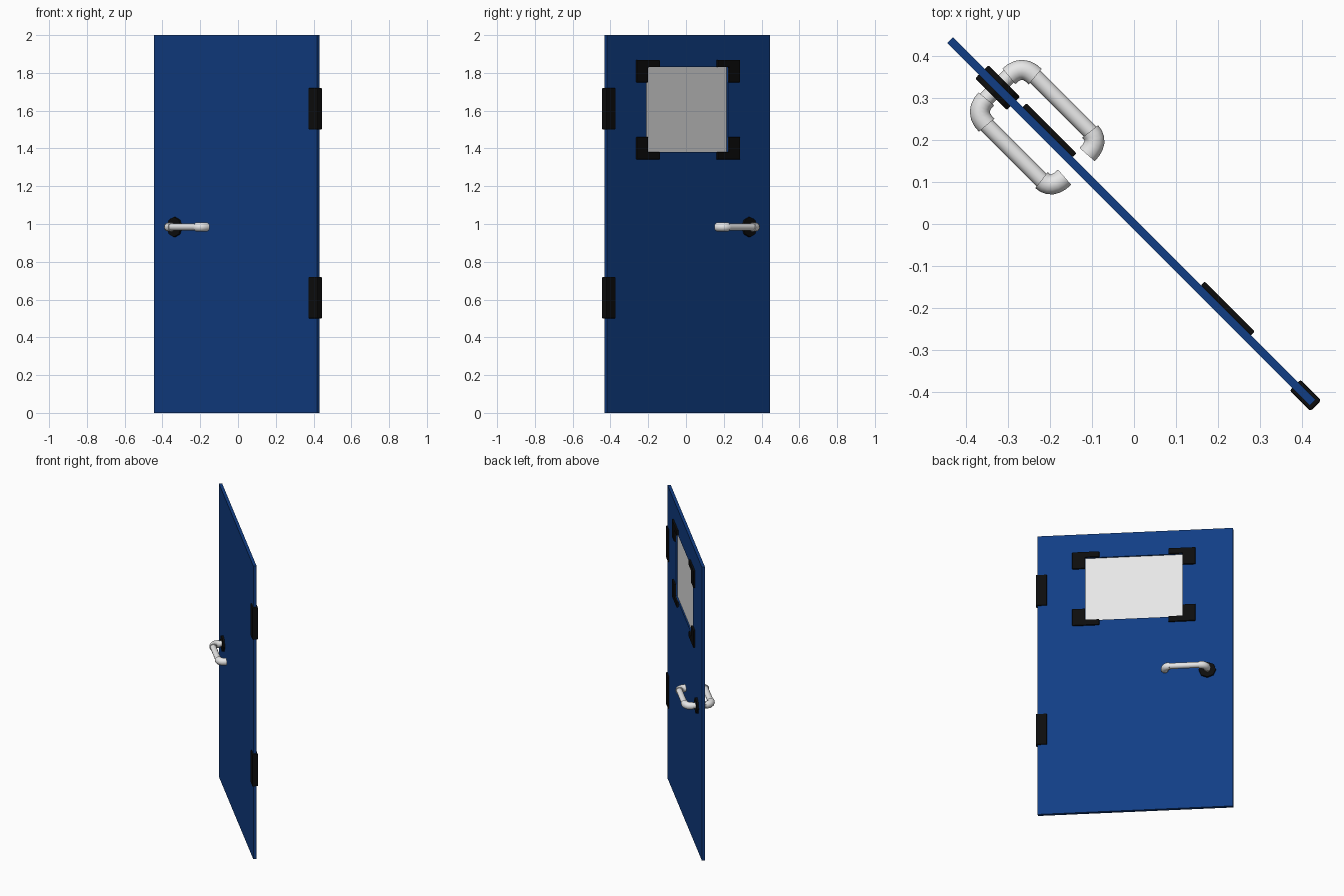
import bpy, bmesh, math
from mathutils import Matrix, Vector

if "Cube" in bpy.data.objects:
    bpy.data.objects.remove(bpy.data.objects["Cube"])

# Built in a local frame (x along the door, y = window side), then turned 45 degrees
TURN = Matrix.Rotation(math.radians(-45), 4, 'Z')


def material(name, rgb):
    m = bpy.data.materials.new(name)
    m.diffuse_color = (*rgb, 1)
    m.use_nodes = True
    m.node_tree.nodes["Principled BSDF"].inputs["Base Color"].default_value = m.diffuse_color
    return m


BLUE = material("door_blue", (0.0055, 0.048, 0.235))
BLACK = material("fitting_black", (0.004, 0.004, 0.004))
PALE = material("pale_grey", (0.8, 0.8, 0.8))


def finish(bm, name, mat, bevel=0, smooth=False):
    bmesh.ops.recalc_face_normals(bm, faces=bm.faces)
    me = bpy.data.meshes.new(name)
    bm.transform(TURN)
    bm.to_mesh(me)
    bm.free()
    me.materials.append(mat)
    ob = bpy.data.objects.new(name, me)
    bpy.context.collection.objects.link(ob)
    if bevel:
        b = ob.modifiers.new("bevel", 'BEVEL')
        b.width, b.segments = bevel, 2
    if smooth:
        bpy.context.view_layer.objects.active = ob
        ob.select_set(True)
        bpy.ops.object.shade_smooth_by_angle(angle=math.radians(40))
        ob.select_set(False)
    return ob


def box_bm(lo, hi):
    bm = bmesh.new()
    bmesh.ops.create_cube(bm, size=1)
    lo, hi = Vector(lo), Vector(hi)
    for v in bm.verts:
        v.co = Vector([l + (c + 0.5) * (h - l) for c, l, h in zip(v.co, lo, hi)])
    return bm


def tube(name, pts, radius, sides=12):
    """Sweep a circle along a path lying in a horizontal plane."""
    bm = bmesh.new()
    pts = [Vector(p) for p in pts]
    rings = []
    for i, p in enumerate(pts):
        t = (pts[min(i + 1, len(pts) - 1)] - pts[max(i - 1, 0)]).normalized()
        side = t.cross(Vector((0, 0, 1)))
        rings.append([bm.verts.new(p + radius * (side * math.cos(a) + Vector((0, 0, math.sin(a)))))
                      for a in [2 * math.pi * k / sides for k in range(sides)]])
    for r, s in zip(rings, rings[1:]):
        for k in range(sides):
            j = (k + 1) % sides
            bm.faces.new((r[k], r[j], s[j], s[k]))
    bm.faces.new(rings[0])
    bm.faces.new(rings[-1])
    finish(bm, name, PALE, smooth=True)


# Window position: centre height, half width, half height
WZ, WU, WH = 1.605, 0.304, 0.225

# Door leaf with a shallow recess on the window side
bm = box_bm((-0.62, -0.01, 0), (0.602, 0.01, 2))
face = max(bm.faces, key=lambda f: f.calc_center_median().y)
bmesh.ops.inset_individual(bm, faces=[face], thickness=0.1)
for v in face.verts:
    v.co.x = math.copysign(WU, v.co.x)
    v.co.z = WZ + math.copysign(WH, v.co.z - 1)
sunk = bmesh.ops.extrude_discrete_faces(bm, faces=[face])["faces"][0]
for v in sunk.verts:
    v.co.y = 0
finish(bm, "door_leaf", BLUE)

# Window pane at the bottom of the recess
finish(box_bm((-WU, -0.001, WZ - WH), (WU, 0.001, WZ + WH)), "window_pane", PALE)

# L-shaped brackets around the window corners
for su in (-1, 1):
    for sz in (-1, 1):
        bm = bmesh.new()
        prof = [(0.385, 0.263), (0.216, 0.263), (0.216, WH), (WU, WH), (WU, 0.145), (0.385, 0.145)]
        f = bm.faces.new([bm.verts.new((su * a, 0.009, WZ + sz * b)) for a, b in prof])
        ext = bmesh.ops.extrude_face_region(bm, geom=[f])["geom"]
        for v in ext:
            if isinstance(v, bmesh.types.BMVert):
                v.co.y = 0.022
        finish(bm, "window_bracket", BLACK, bevel=0.003)

# Hinges wrapped round the hinge edge
for z in (0.5, 1.5):
    finish(box_bm((0.543, -0.018, z), (0.613, 0.018, z + 0.22)), "hinge", BLACK, bevel=0.005)

# Lever handles on both sides: rosette, neck, elbow, bar, end elbow
HZ, HU, HN, EU = 0.984, -0.46, 0.082, -0.196


def bend(start, corner, end, s, n=6):
    """Rounded corner path from start to end."""
    out = []
    for i in range(n + 1):
        t = i / n
        q = [(1 - t) ** 2 * a + 2 * t * (1 - t) * b + t * t * c for a, b, c in zip(start, corner, end)]
        out.append((q[0], s * q[1], HZ))
    return out


for s in (-1, 1):
    bm = bmesh.new()
    bmesh.ops.create_cone(bm, cap_ends=True, segments=8, radius1=0.054, radius2=0.054, depth=0.014,
                          matrix=Matrix.Translation((HU, s * 0.015, HZ)) @ Matrix.Rotation(math.pi / 2, 4, 'X'))
    finish(bm, "handle_rosette", BLACK, bevel=0.003)
    tube("handle_neck", [(HU, s * 0.01, HZ), (HU, s * 0.05, HZ)], 0.019)
    tube("handle_elbow", bend((HU, 0.038), (HU, HN), (-0.415, HN), s), 0.024)
    tube("handle_bar", [(-0.43, s * HN, HZ), (-0.215, s * HN, HZ)], 0.019)
    tube("handle_end", bend((-0.23, HN), (EU, HN), (EU, 0.038), s), 0.024)
